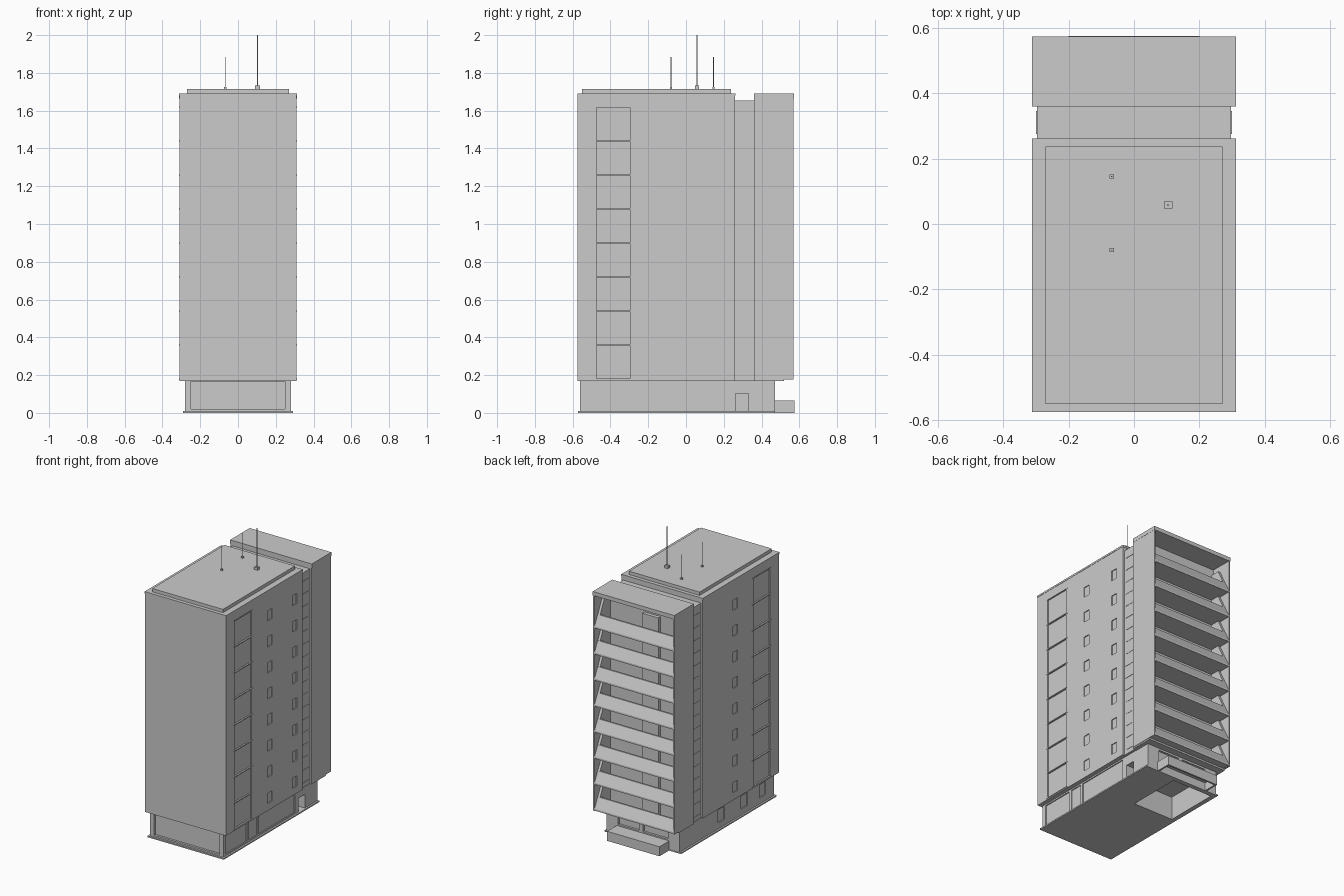
import bpy, bmesh, math

if "Cube" in bpy.data.objects:
    bpy.data.objects.remove(bpy.data.objects["Cube"])

FLOORS = [0.18 * k for k in range(1, 9)]      # floor levels
PITCH = 0.18


def to_object(name, bm):
    me = bpy.data.meshes.new(name)
    bm.to_mesh(me)
    bm.free()
    ob = bpy.data.objects.new(name, me)
    bpy.context.collection.objects.link(ob)
    return ob


def boxes(name, spans):
    """One object made of boxes (x0, x1, y0, y1, z0, z1)."""
    bm = bmesh.new()
    for x0, x1, y0, y1, z0, z1 in spans:
        r = bmesh.ops.create_cube(bm, size=1)
        for v in r['verts']:
            v.co = ((x0 + x1) / 2 + v.co.x * (x1 - x0),
                    (y0 + y1) / 2 + v.co.y * (y1 - y0),
                    (z0 + z1) / 2 + v.co.z * (z1 - z0))
    return to_object(name, bm)


def side_profile(name, pts, x0, x1):
    """Extrude a (y, z) outline along x."""
    bm = bmesh.new()
    f = bm.faces.new([bm.verts.new((x0, y, z)) for y, z in pts])
    r = bmesh.ops.extrude_face_region(bm, geom=[f])
    for v in r['geom']:
        if isinstance(v, bmesh.types.BMVert):
            v.co.x = x1
    bmesh.ops.recalc_face_normals(bm, faces=bm.faces)
    return to_object(name, bm)


def cut(ob, spans):
    """Subtract separate boxes from an object."""
    cutter = boxes("cutter", spans)
    cutter.hide_render = True
    m = ob.modifiers.new("cut", 'BOOLEAN')
    m.operation, m.solver, m.object = 'DIFFERENCE', 'EXACT', cutter
    dg = bpy.context.evaluated_depsgraph_get()
    ob.data = bpy.data.meshes.new_from_object(ob.evaluated_get(dg))
    ob.modifiers.clear()
    bpy.data.objects.remove(cutter)


def both(s):
    """A box and its mirror image across x = 0."""
    return [s, (-s[1], -s[0]) + tuple(s[2:])]


# main tower with recessed window strips and small windows
tower = boxes("main_tower", [(-0.31, 0.31, -0.574, 0.26, 0.17, 1.69)])
holes = both((0.302, 0.33, -0.475, -0.297, 0.18, 1.62))
for z in FLOORS:
    holes += both((0.304, 0.33, -0.12, -0.07, z + 0.04, z + 0.11))
    holes.append((0.304, 0.33, 0.15, 0.20, z + 0.04, z + 0.11))
cut(tower, holes)

# ledges across the strips, and a thin roof rim
ledges = []
for z in FLOORS + [1.62]:
    ledges += both((0.30, 0.3125, -0.485, -0.28, z - 0.003, z + 0.003))
boxes("strip_ledges", ledges)
boxes("tower_rim", [(-0.312, 0.312, -0.575, 0.262, 1.68, 1.692)])
boxes("roof_slab", [(-0.27, 0.27, -0.55, 0.237, 1.685, 1.715)])

# narrow link between the two blocks, with louvre ledges
boxes("link", [(-0.297, 0.297, 0.25, 0.37, 0.17, 1.655)])
louvres = []
for i in range(17):
    z = 0.20 + i * 0.087
    louvres += both((0.29, 0.299, 0.275, 0.345, z, z + 0.005))
boxes("link_louvres", louvres)

# rear block: side walls, inner wall, roof
boxes("rear_side_walls", both((0.3, 0.311, 0.36, 0.57, 0.178, 1.68)))
boxes("rear_inner_wall", [(-0.301, 0.301, 0.36, 0.42, 0.17, 1.68)])
boxes("rear_roof", [(-0.312, 0.312, 0.36, 0.573, 1.665, 1.692)])
boxes("rear_soffit", [(-0.308, 0.308, 0.36, 0.52, 0.168, 0.185)])

# balconies: floor slab, raked parapet, raked end fins and a door box per floor
for i, z in enumerate(FLOORS, 1):
    boxes(f"balcony_slab_{i}", [(-0.301, 0.301, 0.41, 0.555, z, z + 0.012)])
    side_profile(f"balcony_parapet_{i}", [(0.555, z), (0.57, z), (0.57, z + 0.012),
                 (0.535, z + 0.082), (0.523, z + 0.082)], -0.301, 0.301)
    boxes(f"balcony_door_{i}", [(-0.10, 0.02, 0.415, 0.445, z + 0.01, z + 0.13)])
    top = min(z + PITCH, 1.67)
    for s in (-1, 1):
        side_profile(f"balcony_fin_{i}", [(0.41, z), (0.568, z), (0.568, z + 0.012),
                     (0.486, top), (0.41, top)], s * 0.283, s * 0.301)

# ground floor with recessed panels, a side door and an open lobby
base = boxes("ground_floor", [(-0.28, 0.28, -0.56, 0.47, 0.008, 0.172)])
panels = [(-0.25, 0.25, -0.6, -0.545, 0.02, 0.165),
          (-0.19, 0.0, 0.455, 0.5, 0.075, 0.155),
          (0.03, 0.19, 0.455, 0.5, 0.075, 0.155)]
for y0, y1 in [(-0.53, -0.30), (-0.28, -0.19), (-0.17, 0.22)]:
    panels.append((0.273, 0.3, y0, y1, 0.02, 0.16))
for y0, y1 in [(-0.47, -0.40), (-0.27, -0.20), (-0.02, 0.05)]:
    panels.append((-0.3, -0.273, y0, y1, 0.05, 0.14))
lobby = [(-0.26, 0.045, 0.06, 0.44, -0.02, 0.16)]
door = [(0.03, 0.32, 0.262, 0.33, -0.02, 0.103)]

# ground plate, open under the lobby
plate = boxes("ground_plate", [(-0.292, 0.292, -0.573, 0.472, 0.0, 0.009)])
for spans in (panels, lobby, door):
    cut(base, spans)
cut(plate, [(-0.26, 0.045, 0.06, 0.44, -0.02, 0.03)])

# hollow rear porch
porch = boxes("rear_porch", [(-0.2, 0.2, 0.465, 0.575, 0.0, 0.066)])
cut(porch, [(-0.188, 0.188, 0.472, 0.563, -0.02, 0.055)])

# roof masts on small feet
for name, x, y, foot, r, top in [("tall_mast", 0.104, 0.058, 0.013, 0.003, 2.0),
                                 ("back_mast", -0.068, 0.145, 0.007, 0.002, 1.885),
                                 ("front_mast", -0.068, -0.08, 0.007, 0.002, 1.885)]:
    boxes(name + "_foot", [(x - foot, x + foot, y - foot * 0.85, y + foot * 0.85,
                            1.71, 1.715 + foot * 1.4)])
    bpy.ops.mesh.primitive_cylinder_add(vertices=8, radius=r, depth=top - 1.715,
                                        location=(x, y, (top + 1.715) / 2))
    bpy.context.object.name = name
